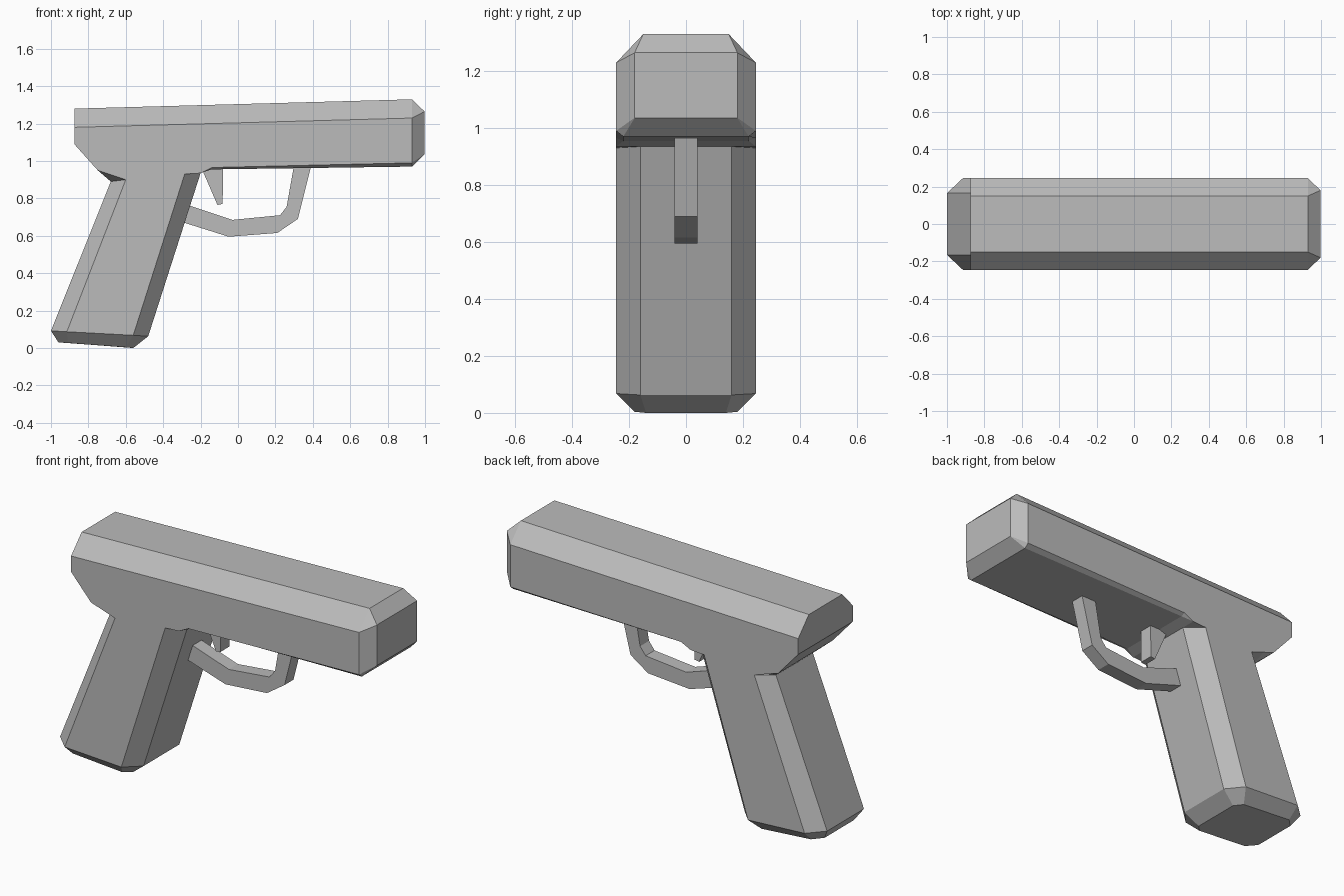
import bpy, bmesh

cube = bpy.data.objects.get("Cube")
if cube:
    bpy.data.objects.remove(cube, do_unlink=True)

# One grey finish for everything
grey = bpy.data.materials.new("grey_metal")
grey.use_nodes = True
colour = (0.5, 0.5, 0.5, 1)
grey.diffuse_color = colour
grey.node_tree.nodes["Principled BSDF"].inputs["Base Color"].default_value = colour


def finish(name, bm):
    bmesh.ops.remove_doubles(bm, verts=bm.verts, dist=0.0005)
    bmesh.ops.recalc_face_normals(bm, faces=bm.faces)
    mesh = bpy.data.meshes.new(name)
    bm.to_mesh(mesh)
    bm.free()
    mesh.materials.append(grey)
    obj = bpy.data.objects.new(name, mesh)
    bpy.context.scene.collection.objects.link(obj)
    return obj


def loft(name, half_rings):
    """Mirror each half ring across y, then skin consecutive rings."""
    bm = bmesh.new()
    rings = []
    for half in half_rings:
        pts = half + [(x, -y, z) for x, y, z in reversed(half)]
        rings.append([bm.verts.new(p) for p in pts])
    for a, b in zip(rings, rings[1:]):
        for i in range(len(a)):
            j = (i + 1) % len(a)
            bm.faces.new((a[i], a[j], b[j], b[i]))
    bm.faces.new(rings[0])
    bm.faces.new(rings[-1])
    return finish(name, bm)


def plate(name, outline, half_width):
    """Extrude a side outline across y."""
    bm = bmesh.new()
    face = bm.faces.new([bm.verts.new((x, -half_width, z)) for x, z in outline])
    new = bmesh.ops.extrude_face_region(bm, geom=[face])["geom"]
    verts = [v for v in new if isinstance(v, bmesh.types.BMVert)]
    bmesh.ops.translate(bm, verts=verts, vec=(0, 2 * half_width, 0))
    return finish(name, bm)


WIDE, TOP = 0.245, 0.15

# Upper body: stations of x, lower side edge z, underside z, underside half width
stations = [(-0.875, 1.09, 1.09, WIDE), (-0.75, 0.95, 0.95, WIDE),
            (-0.68, 0.927, 0.89, 0.165), (-0.6, 0.9, 0.892, 0.165),
            (-0.285, 0.93, 0.93, WIDE), (-0.2, 0.935, 0.935, WIDE),
            (-0.14, 0.965, 0.955, 0.22), (0.93, 0.99, 0.97, 0.22)]
rings = []
for x, side_z, under_z, under_y in stations:
    top = 1.28 + 0.0275 * (x + 0.87)
    rings.append([(x, TOP, top), (x, WIDE, top - 0.1),
                  (x, WIDE, side_z), (x, under_y, under_z)])
# Bevelled muzzle end
rings.append([(0.997, 0.18, z) for z in (1.265, 1.264, 1.036, 1.035)])
loft("upper_body", rings)

# Grip: rings of front, side front, side rear, rear corners
loft("grip", [
    [(-0.2, 0.16, 0.935), (-0.285, WIDE, 0.93), (-0.6, WIDE, 0.9), (-0.68, 0.165, 0.89)],
    [(-0.48, 0.16, 0.063), (-0.56, WIDE, 0.068), (-0.915, WIDE, 0.087), (-1, 0.165, 0.092)],
    [(-0.56, 0.14, 0), (-0.6, 0.18, 0.004), (-0.91, 0.18, 0.027), (-0.96, 0.13, 0.03)],
])

# Trigger guard loop and trigger
plate("trigger_guard", [
    (-0.32, 0.68), (-0.05, 0.595), (0.21, 0.615), (0.32, 0.69), (0.393, 0.98),
    (0.3, 0.98), (0.26, 0.755), (0.225, 0.71), (-0.03, 0.685), (-0.3, 0.775)], 0.04)
plate("trigger", [(-0.19, 0.95), (-0.11, 0.765), (-0.082, 0.77), (-0.08, 0.97)], 0.04)
